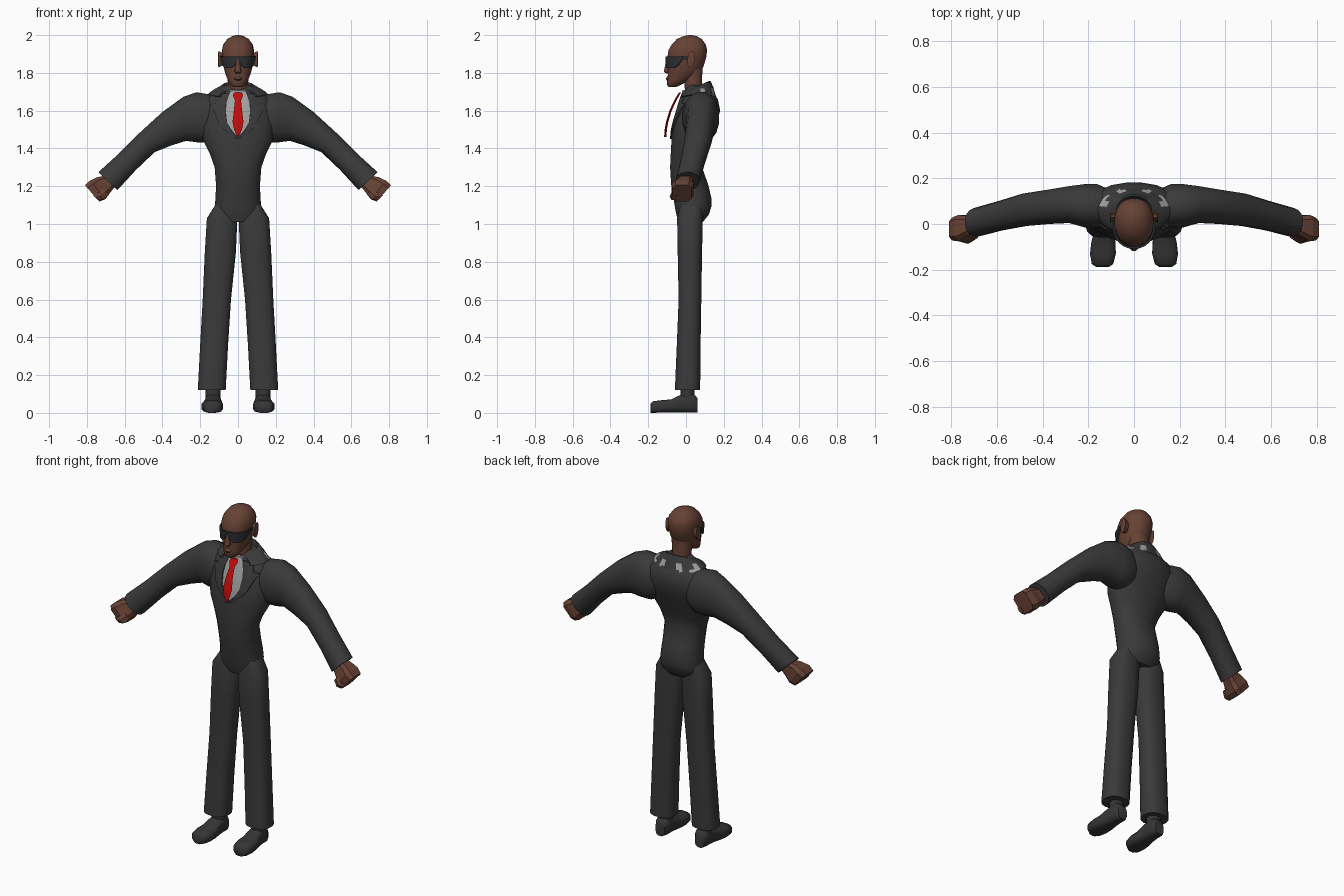
import bpy, bmesh, math
from mathutils import Vector
from mathutils.bvhtree import BVHTree

if "Cube" in bpy.data.objects:
    bpy.data.objects.remove(bpy.data.objects["Cube"])


def material(name, r, g, b):
    m = bpy.data.materials.new(name)
    m.diffuse_color = (r, g, b, 1)
    m.use_nodes = True
    m.node_tree.nodes["Principled BSDF"].inputs["Base Color"].default_value = m.diffuse_color
    return m


SUIT = material("charcoal suit", .042, .042, .042)
SHOE = material("dark shoe", .036, .036, .036)
SKIN = material("brown skin", .135, .054, .035)
SHIRT = material("grey shirt", .36, .36, .36)
RED = material("red tie", .56, .003, .003)
LENS = material("dark lens", .026, .028, .033)


def skin(name, rings, mats, mirror=False, angle=40, rule=None):
    """Bridge closed rings of points into a capped solid."""
    bm = bmesh.new()
    rows = [[bm.verts.new(p) for p in ring] for ring in rings]
    n = len(rows[0])
    for i in range(len(rows) - 1):
        for j in range(n):
            k = (j + 1) % n
            f = bm.faces.new((rows[i][j], rows[i][k], rows[i + 1][k], rows[i + 1][j]))
            f.material_index = rule(i, j) if rule else 0
    bm.faces.new(rows[0])
    bm.faces.new(rows[-1])
    bmesh.ops.recalc_face_normals(bm, faces=bm.faces)
    me = bpy.data.meshes.new(name)
    bm.to_mesh(me)
    bm.free()
    for m in mats:
        me.materials.append(m)
    if angle:
        me.polygons.foreach_set("use_smooth", [True] * len(me.polygons))
        me.set_sharp_from_angle(angle=math.radians(angle))
    ob = bpy.data.objects.new(name, me)
    bpy.context.collection.objects.link(ob)
    if mirror:
        ob.modifiers.new("mirror", 'MIRROR')
    return ob


def oval(c, u, v, n=16, p=2.0):
    """Superellipse ring round c with half axes u and v."""
    c, u, v = Vector(c), Vector(u), Vector(v)
    pts = []
    for i in range(n):
        a = 2 * math.pi * (i + .5) / n
        cs, sn = math.cos(a), math.sin(a)
        pts.append(c + u * math.copysign(abs(cs) ** (2 / p), cs)
                   + v * math.copysign(abs(sn) ** (2 / p), sn))
    return pts


def level(z, hx, yf, yb, cx=0, n=20, p=2.2):
    """Horizontal ring from front yf to back yb."""
    return oval((cx, (yf + yb) / 2, z), (hx, 0, 0), (0, (yb - yf) / 2, 0), n, p)


def slanted(top, bot, y, hy, n=16, p=2.2):
    """Ring across the arm given its top and bottom (x, z)."""
    t, b = Vector((top[0], y, top[1])), Vector((bot[0], y, bot[1]))
    return oval((t + b) / 2, (t - b) / 2, (0, hy, 0), n, p)


def tree(ob):
    me = ob.data
    return BVHTree.FromPolygons([v.co for v in me.vertices], [p.vertices[:] for p in me.polygons])


def plate(name, target, rows, mat, lift, radial=False, mirror=True, cols=6):
    """Thin plate laid on a surface; rows are (z, start, end) in x or in degrees from the front."""
    rings = []
    for z, a, b in rows:
        outer, inner = [], []
        for i in range(cols + 1):
            t = a + (b - a) * i / cols
            if radial:
                r = math.radians(t)
                d = Vector((math.sin(r), -math.cos(r), 0))
                hit = target.ray_cast(Vector((0, 0, z)), d)[0]
            else:
                d = Vector((0, -1, 0))
                hit = target.ray_cast(Vector((t, -1, z)), -d)[0]
                if hit is None:
                    hit = target.find_nearest(Vector((t, -.05, z)))[0]
            outer.append(hit + d * lift)
            inner.append(hit + d * (lift - .009))
        rings.append(outer + inner[::-1])
    return skin(name, rings, [mat], mirror)


# Jacket body
torso = skin("jacket_body", [level(*r) for r in (
    (1.01, .10, -.04, .09), (1.05, .125, -.052, .122), (1.09, .125, -.06, .135),
    (1.14, .12, -.068, .135), (1.21, .118, -.08, .118), (1.30, .125, -.085, .086),
    (1.37, .15, -.082, .1), (1.44, .185, -.078, .128), (1.53, .2, -.07, .162),
    (1.60, .2, -.05, .182), (1.66, .18, -.032, .17), (1.70, .12, -.015, .14),
    (1.735, .07, .01, .11))], [SUIT])

# Sleeves
skin("sleeve", [slanted(*r) for r in (
    ((.08, 1.67), (.08, 1.47), .07, .07), ((.16, 1.69), (.16, 1.43), .078, .098),
    ((.22, 1.70), (.215, 1.43), .08, .096), ((.29, 1.675), (.275, 1.438), .085, .082),
    ((.40, 1.595), (.35, 1.415), .075, .076), ((.52, 1.485), (.44, 1.38), .062, .072),
    ((.63, 1.375), (.54, 1.285), .036, .065), ((.74, 1.275), (.638, 1.178), .008, .063))],
    [SUIT], True)

# Boxy fists and thumbs
skin("fist", [slanted(*r, n=8, p=4) for r in (
    ((.69, 1.26), (.64, 1.21), .005, .035), ((.745, 1.25), (.675, 1.165), -.008, .045),
    ((.785, 1.232), (.70, 1.13), -.018, .06), ((.812, 1.207), (.732, 1.117), -.022, .052))],
    [SKIN], True, 0)
skin("thumb", [slanted(*r, n=6, p=3) for r in (
    ((.715, 1.19), (.68, 1.155), -.045, .022), ((.745, 1.165), (.71, 1.13), -.065, .022),
    ((.77, 1.155), (.74, 1.125), -.065, .014))], [SKIN], True, 0)

# Trouser legs
skin("trouser_leg", [level(z, (o - i) / 2, f, b, (o + i) / 2, 16, 2.5) for z, i, o, f, b in (
    (1.10, .03, .122, -.03, .09), (1.03, .002, .166, -.048, .09), (.85, .010, .177, -.045, .086),
    (.60, .036, .188, -.04, .082), (.35, .052, .202, -.05, .078), (.12, .064, .214, -.06, .076))],
    [SUIT], True)

# Shoes and ankles
skin("shoe", [oval((cx, y, h), (w, 0, 0), (0, 0, h), 12, 3) for cx, y, w, h in (
    (.138, -.188, .028, .024), (.138, -.175, .048, .031), (.136, -.13, .058, .034),
    (.134, -.08, .054, .036), (.132, -.04, .046, .046), (.131, .0, .042, .052),
    (.131, .04, .042, .052), (.131, .06, .03, .04))], [SHOE], True, 50)
skin("ankle", [level(z, .04, -.03, .045, .132, 12) for z in (.05, .14)], [SHOE], True)

# Neck and head
skin("neck", [level(*r) for r in (
    (1.66, .056, -.005, .1), (1.74, .054, -.008, .085), (1.84, .06, -.01, .088))], [SKIN])
head = skin("head", [level(*r) for r in (
    (1.724, .022, -.09, -.055), (1.735, .04, -.1, -.03), (1.765, .055, -.1, .025),
    (1.79, .066, -.097, .065), (1.83, .077, -.097, .092), (1.88, .084, -.1, .108),
    (1.92, .086, -.094, .113), (1.95, .079, -.077, .106), (1.98, .057, -.048, .084),
    (1.995, .03, -.012, .056), (2.0, .01, .012, .032))], [SKIN], angle=60)
skin("nose", [level(*r, n=8) for r in (
    (1.797, .012, -.106, -.08), (1.806, .02, -.119, -.08), (1.83, .014, -.114, -.08),
    (1.875, .009, -.104, -.08))], [SKIN], angle=60)
skin("lips", [level(*r, n=10) for r in (
    (1.758, .012, -.1, -.08), (1.768, .024, -.107, -.08), (1.782, .012, -.1, -.08))], [SKIN], angle=60)
skin("ear", [oval((x, .028, 1.872), (0, w, w * .5), (0, 0, h), 10) for x, w, h in (
    (.07, .016, .03), (.092, .02, .038), (.103, .022, .044), (.105, .014, .032))], [SKIN], True, 50)

# Wraparound sunglasses
face = tree(head)
plate("sunglass_lens", face, ((1.825, 20, 46), (1.84, 10, 62), (1.865, 2, 76), (1.886, 0, 80)),
      LENS, .011, True)
plate("sunglass_arm", face, ((1.872, 74, 106), (1.89, 74, 106)), LENS, .008, True)

# Shirt front, lapels and shirt collar
chest = tree(torso)
plate("shirt_front", chest, ((1.465, -.004, .004), (1.50, -.036, .036), (1.54, -.058, .058),
      (1.60, -.064, .064), (1.66, -.058, .058), (1.70, -.04, .04)), SHIRT, .004, mirror=False, cols=10)
plate("lapel", chest, ((1.45, .002, .012), (1.50, .037, .075), (1.54, .059, .105),
      (1.60, .065, .13), (1.635, .062, .15), (1.64, .062, .12), (1.69, .045, .1)), SUIT, .009)
skin("shirt_collar", [[(x, y, z + .022 * (y + .02) / .12) for x, y, z in
     (tuple(p) for p in level(h, hx, -.022, .1))] for h, hx in ((1.66, .066), (1.708, .062))], [SHIRT])

# Jacket collar, a folded band open at the front, with grey worn patches
sections = []
STEPS = 36
for i in range(STEPS + 1):
    a = math.radians(-140 + 280 * i / STEPS)      # measured from the back
    s, c = math.sin(a), math.cos(a)
    k = (1 + c) / 2
    top, low = 1.70 + .057 * k, 1.672 + .018 * (1 - abs(c))
    prof = ((.066, .055, top - .04), (.078, .066, top), (.088, .074, top),
            (.122, .09, (top + low) / 2 + .006), (.145, .1, low + .012),
            (.158, .106, low), (.13, .09, low - .008))
    sections.append([(hx * s, .056 + hy * c, z) for hx, hy, z in prof])
PATCHES = {3: (8, 9, 14, 15, 20, 21, 26, 27), 4: (8, 9, 10, 11, 14, 21, 24, 25, 26, 27)}
skin("jacket_collar", sections, [SUIT, SHIRT], angle=50,
     rule=lambda i, j: int(i in PATCHES.get(j, ())))

# Tie with knot, hanging free of the chest
skin("tie", [[(-w, y, z), (0, y - .006, z), (w, y, z), (0, y + .006, z)] for z, w, y in (
    (1.695, .022, -.032), (1.68, .027, -.042), (1.655, .016, -.056), (1.60, .022, -.082),
    (1.54, .029, -.1), (1.50, .021, -.107), (1.46, .003, -.11))], [RED], angle=30)
